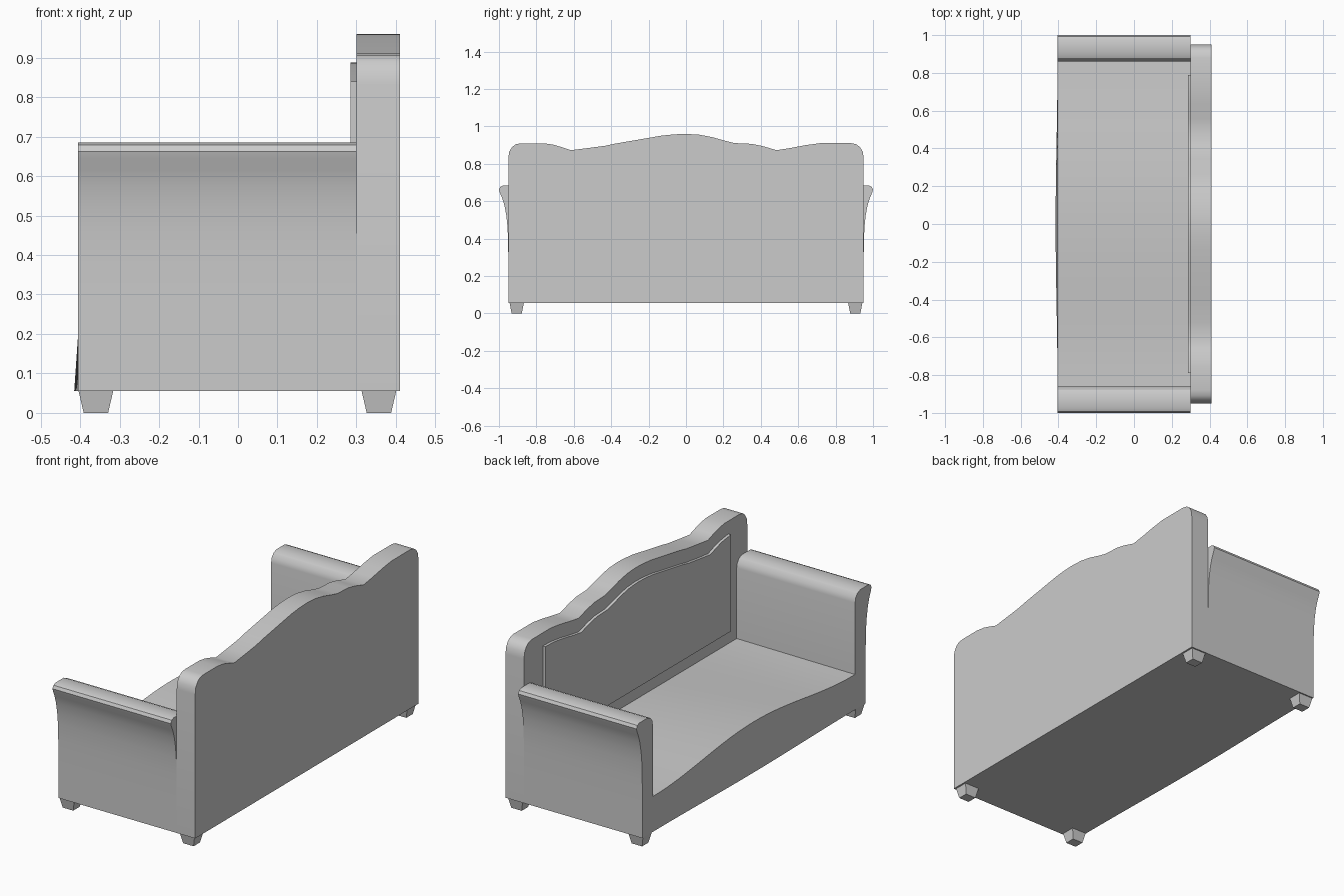
import bpy, bmesh, math

if "Cube" in bpy.data.objects:
    bpy.data.objects.remove(bpy.data.objects["Cube"])


def loft(name, rings, smooth=True):
    """Closed solid through a list of rings with equal point counts."""
    bm = bmesh.new()
    vs = [[bm.verts.new(p) for p in r] for r in rings]
    n = len(rings[0])
    for a, b in zip(vs, vs[1:]):
        for i in range(n):
            j = (i + 1) % n
            bm.faces.new((a[i], a[j], b[j], b[i]))
    bm.faces.new(vs[0])
    bm.faces.new(vs[-1])
    bmesh.ops.recalc_face_normals(bm, faces=bm.faces)
    me = bpy.data.meshes.new(name)
    bm.to_mesh(me)
    bm.free()
    ob = bpy.data.objects.new(name, me)
    bpy.context.collection.objects.link(ob)
    if smooth:
        bpy.ops.object.select_all(action='DESELECT')
        ob.select_set(True)
        bpy.context.view_layer.objects.active = ob
        bpy.ops.object.shade_smooth_by_angle(angle=math.radians(30))
    return ob


def extrude_x(name, profile, x0, x1):
    """Extrude a (y, z) profile along x."""
    return loft(name, [[(x, y, z) for y, z in profile] for x in (x0, x1)])


# Scalloped crest line shared by back and inset panel
crest = [(-0.88, 0.91), (-0.76, 0.91), (-0.71, 0.903), (-0.66, 0.888), (-0.615, 0.873),
         (-0.52, 0.885), (-0.43, 0.897), (-0.38, 0.908), (-0.24, 0.932), (-0.13, 0.951),
         (-0.06, 0.958), (0.0, 0.96), (0.07, 0.956), (0.14, 0.943), (0.2, 0.926),
         (0.26, 0.911), (0.35, 0.907), (0.41, 0.895), (0.485, 0.873), (0.56, 0.885),
         (0.64, 0.9), (0.72, 0.911), (0.88, 0.911)]

# Back with rounded shoulders
left = [(-0.95, 0.055), (-0.95, 0.83), (-0.945, 0.865), (-0.93, 0.89), (-0.91, 0.905)]
right = [(-y, z) for y, z in reversed(left)]
extrude_x("back", left + crest + right, 0.30, 0.41)

# Raised inset panel on the back
panel = [(y, z - 0.073) for y, z in crest if abs(y) < 0.77]
extrude_x("back_panel", [(-0.79, 0.32), (-0.79, 0.84)] + panel + [(0.79, 0.84), (0.79, 0.32)],
          0.285, 0.305)

# Arms with outward rolled tops
arm = [(0.86, 0.055), (0.86, 0.63), (0.865, 0.655), (0.88, 0.675), (0.905, 0.685), (0.975, 0.685),
       (0.992, 0.678), (1.0, 0.662), (0.995, 0.645), (0.982, 0.615), (0.97, 0.575),
       (0.96, 0.52), (0.954, 0.46), (0.951, 0.38), (0.95, 0.3), (0.95, 0.055)]
for side, s in (("left", 1), ("right", -1)):
    extrude_x(side + "_arm", [(s * y, z) for y, z in arm], -0.405, 0.30)

# Seat: crowned front edge blending to a level back edge
rings = []
for i in range(25):
    y = -0.86 + 1.72 * i / 24
    c = 0.5 + 0.5 * math.cos(math.pi * y / 0.86)
    rings.append([(-0.405 - 0.01 * c, y, 0.055), (-0.405, y, 0.2),
                  (-0.405, y, 0.245 + 0.075 * c), (0.30, y, 0.25), (0.30, y, 0.055)])
loft("seat", rings)

# Tapered feet
for x, xn in ((-0.36, "front"), (0.357, "back")):
    for y, yn in ((0.905, "left"), (-0.905, "right")):
        loft(f"{xn}_{yn}_foot",
             [[(x + sx * hx, y + sy * hy, z) for sx, sy in ((-1, -1), (1, -1), (1, 1), (-1, 1))]
              for z, hx, hy in ((0.0, 0.031, 0.027), (0.056, 0.044, 0.038))], smooth=False)
